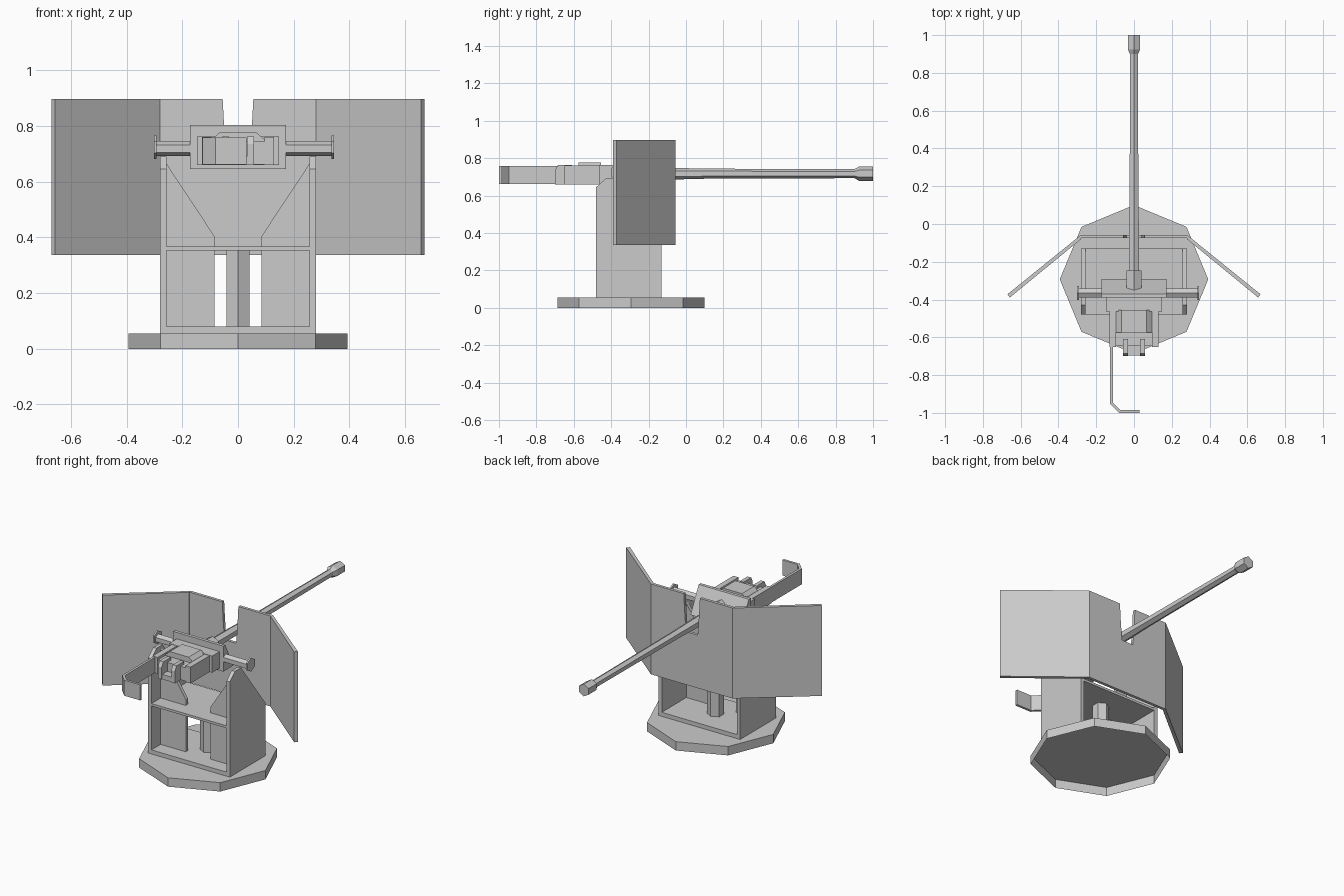
import bpy, bmesh, math

if "Cube" in bpy.data.objects:
    bpy.data.objects.remove(bpy.data.objects["Cube"])

AXES = {'x': (1, 2, 0), 'y': (0, 2, 1), 'z': (0, 1, 2)}


def loft(name, rings, axis, open_start=False):
    """Join rings [(offset, 2D points)] along an axis, with end caps."""
    bm = bmesh.new()
    a, b, c = AXES[axis]
    loops = []
    for off, pts in rings:
        loop = []
        for p in pts:
            co = [0, 0, 0]
            co[a], co[b], co[c] = p[0], p[1], off
            loop.append(bm.verts.new(co))
        loops.append(loop)
    n = len(loops[0])
    for l0, l1 in zip(loops, loops[1:]):
        for i in range(n):
            j = (i + 1) % n
            bm.faces.new((l0[i], l0[j], l1[j], l1[i]))
    start = bm.faces.new(loops[0])
    bm.faces.new(loops[-1])
    bmesh.ops.recalc_face_normals(bm, faces=bm.faces)
    if open_start:
        bmesh.ops.delete(bm, geom=[start], context='FACES_ONLY')
    me = bpy.data.meshes.new(name)
    bm.to_mesh(me)
    bm.free()
    ob = bpy.data.objects.new(name, me)
    bpy.context.collection.objects.link(ob)
    return ob


def prism(name, pts, axis, lo, hi, **kw):
    return loft(name, [(lo, pts), (hi, pts)], axis, **kw)


def box(name, x, y, z):
    return prism(name, [(x[0], y[0]), (x[1], y[0]), (x[1], y[1]), (x[0], y[1])], 'z', *z)


def ngon(n, r, cx=0, cy=0):
    return [(cx + r * math.cos(math.pi / 2 + i * math.tau / n),
             cy + r * math.sin(math.pi / 2 + i * math.tau / n)) for i in range(n)]


def mirror(ob):
    m = ob.modifiers.new("mirror", 'MIRROR')
    m.use_axis[0] = True
    return ob


# Base (open underneath) and pedestal
prism("base", ngon(8, 0.393, 0, -0.293), 'z', 0, 0.055, open_start=True)
prism("centre_column", ngon(6, 0.048, 0, -0.29), 'z', 0.055, 0.36)
box("floor_plate", (-0.258, 0.258), (-0.48, -0.13), (0.055, 0.08))
box("shelf", (-0.258, 0.258), (-0.48, -0.13), (0.352, 0.367))
mirror(prism("side_plate", [(-0.48, 0.055), (-0.13, 0.055), (-0.13, 0.38), (-0.37, 0.69),
                            (-0.43, 0.69), (-0.48, 0.645)], 'x', 0.257, 0.28))
mirror(prism("gusset_panel", [(0.26, 0.06), (0.085, 0.06), (0.085, 0.405), (0.26, 0.67)],
             'y', -0.39, -0.37))

# Shield: centre plate with barrel notch, and swept wings
prism("shield_centre", [(-0.28, 0.337), (0.28, 0.337), (0.28, 0.897), (0.055, 0.897),
                        (0.05, 0.8), (0.04, 0.665), (-0.04, 0.665), (-0.05, 0.8),
                        (-0.055, 0.897), (-0.28, 0.897)], 'y', -0.075, -0.057)
mirror(prism("shield_wing", [(0.28, -0.057), (0.67, -0.372), (0.657, -0.389),
                             (0.28, -0.08)], 'z', 0.337, 0.897))

# Barrel and muzzle
ZB = 0.717
loft("barrel", [(y, ngon(6, r, 0, ZB)) for y, r in
                ((-0.3, 0.032), (-0.06, 0.031), (0.1, 0.027), (0.9, 0.024),
                 (0.925, 0.038), (1.0, 0.038))], 'y')
prism("barrel_collar", ngon(6, 0.047, 0, ZB), 'y', -0.35, -0.245)

# Cradle and trunnions
prism("cradle", [(-0.39, 0.645), (-0.39, 0.803), (-0.37, 0.803), (-0.29, 0.645)],
      'x', -0.172, 0.172)
box("cradle_rear", (-0.147, 0.147), (-0.463, -0.385), (0.66, 0.763))
prism("trunnion_pin", ngon(6, 0.027, -0.365, 0.719), 'x', -0.295, 0.338)
for side, x in (("left", -0.302), ("right", 0.335)):
    prism("trunnion_cap_" + side, ngon(6, 0.042, -0.365, 0.724), 'x', x, x + 0.01)

# Receiver: chamfered body, side arms and rear bridge
prism("receiver", [(-0.098, 0.66), (0.098, 0.66), (0.098, 0.75), (0.065, 0.777),
                   (-0.065, 0.777), (-0.098, 0.75)], 'y', -0.575, -0.455)
mirror(box("receiver_arm", (0.095, 0.13), (-0.65, -0.455), (0.66, 0.761)))
box("rear_bridge", (-0.098, 0.098), (-0.645, -0.57), (0.662, 0.745))

# U-shaped rear tray with chamfered wall ends
box("tray_floor", (-0.055, 0.055), (-0.695, -0.61), (0.66, 0.69))
mirror(prism("tray_wall", [(-0.7, 0.66), (-0.61, 0.66), (-0.61, 0.763), (-0.685, 0.763),
                           (-0.7, 0.735)], 'x', 0.033, 0.058))

# Shoulder rest bent round behind the receiver
prism("shoulder_rest", [(-0.127, -0.63), (-0.127, -0.952), (-0.08, -1.0), (0.03, -1.0),
                        (0.03, -0.985), (-0.073, -0.985), (-0.112, -0.946), (-0.112, -0.63)],
      'z', 0.662, 0.758)
